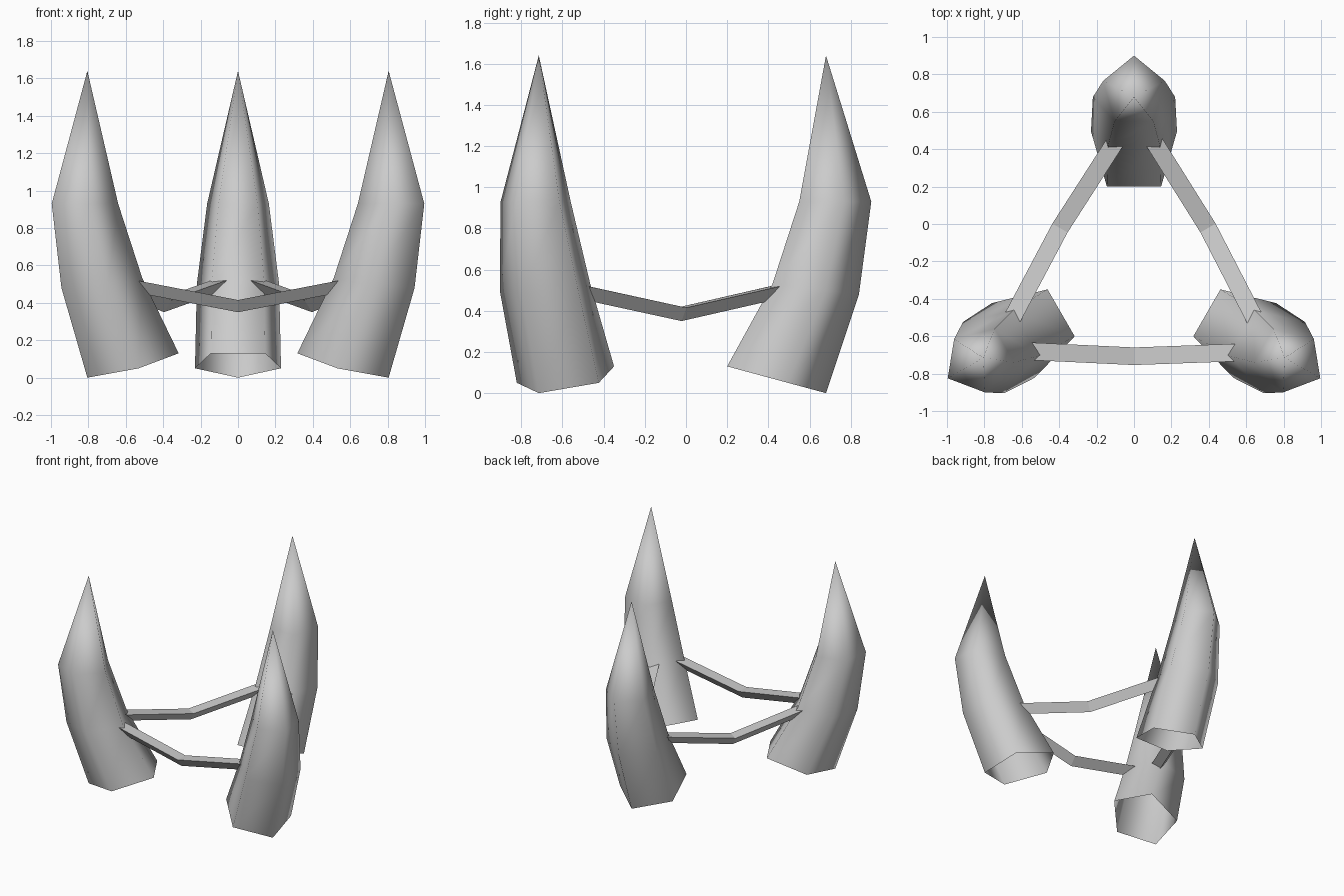
import bpy, bmesh, math
from mathutils import Matrix, Vector

cube = bpy.data.objects.get("Cube")
if cube:
    bpy.data.objects.remove(cube)

CENTRE = Vector((0, -0.25, 0))

grey = bpy.data.materials.new("plain grey")
grey.use_nodes = True
colour = (0.6, 0.6, 0.6, 1)
grey.diffuse_color = colour
grey.node_tree.nodes["Principled BSDF"].inputs["Base Color"].default_value = colour


def loft(name, rings, tip=None, capped=False, smooth=False):
    """Join rings of points with quads, then close with a tip or caps."""
    bm = bmesh.new()
    loops = [[bm.verts.new(p) for p in ring] for ring in rings]
    n = len(loops[0])
    for a, b in zip(loops, loops[1:]):
        for i in range(n):
            j = (i + 1) % n
            bm.faces.new((a[i], a[j], b[j], b[i]))
    if tip:
        top = bm.verts.new(tip)
        for i in range(n):
            bm.faces.new((loops[-1][i], loops[-1][(i + 1) % n], top))
    if capped:
        bm.faces.new(loops[0])
        bm.faces.new(loops[-1])
    bmesh.ops.recalc_face_normals(bm, faces=bm.faces)
    for f in bm.faces:
        f.smooth = smooth
    mesh = bpy.data.meshes.new(name)
    bm.to_mesh(mesh)
    bm.free()
    mesh.materials.append(grey)
    obj = bpy.data.objects.new(name, mesh)
    bpy.context.collection.objects.link(obj)
    return obj


def spin(obj, turns):
    """Turn an object in thirds about the shared centre."""
    obj.matrix_world = (Matrix.Translation(CENTRE)
                        @ Matrix.Rotation(turns * math.tau / 3, 4, "Z")
                        @ Matrix.Translation(-CENTRE))


def pentagon(outer, inner, half_width):
    """Tilted five-sided ring with a ridge outside and a flat inside."""
    (y0, z0), (y1, z1) = outer, inner
    side_y, side_z = y0 + (y1 - y0) * 0.385, z0 + (z1 - z0) * 0.385
    w = half_width
    return [(0, y0, z0), (-w, side_y, side_z), (-w * 0.63, y1, z1),
            (w * 0.63, y1, z1), (w, side_y, side_z)]


def triangle(x, y, z):
    """Bar section with a flat top and a lower edge."""
    return [(x, y - 0.047, z), (x, y + 0.047, z), (x, y, z - 0.065)]


# Open-bottomed curved horns
horn_rings = [pentagon((0.68, 0.0), (0.20, 0.13), 0.23),
              pentagon((0.84, 0.48), (0.42, 0.53), 0.22),
              pentagon((0.90, 0.93), (0.55, 0.93), 0.165)]
for k, place in enumerate(("back", "right", "left")):
    spin(loft(place + "_horn", horn_rings, tip=(0, 0.68, 1.64), smooth=True), k)

# Bent three-sided bars joining the horns
bar_rings = [triangle(-0.61, -0.678, 0.533), triangle(0, -0.707, 0.415),
             triangle(0.61, -0.685, 0.533)]
for k, place in enumerate(("front", "left", "right")):
    spin(loft(place + "_bar", bar_rings, capped=True), k)
